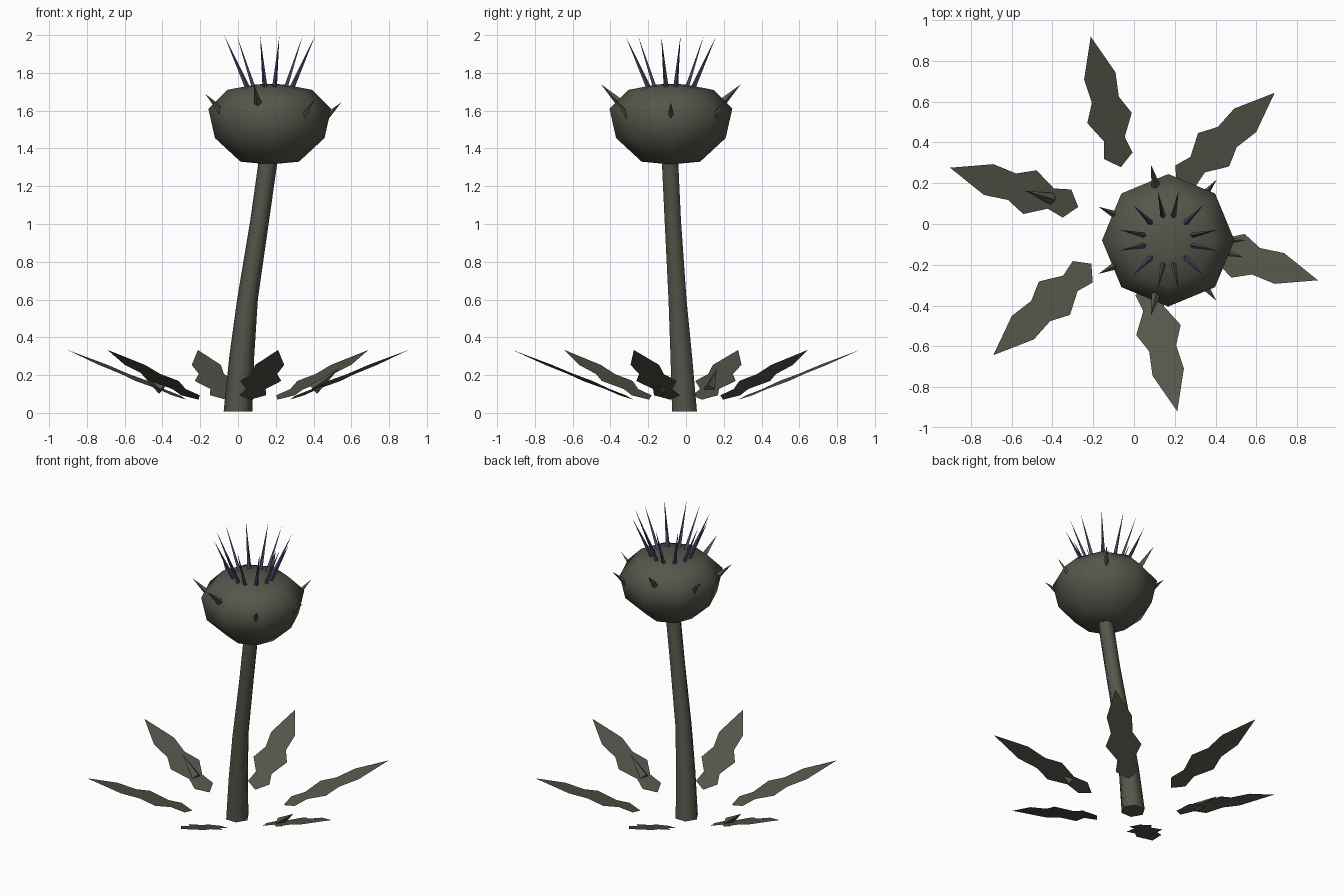
import bpy, bmesh
from math import sin, cos, radians, tau
from mathutils import Vector

cube = bpy.data.objects.get("Cube")
if cube:
    bpy.data.objects.remove(cube)


def material(name, color):
    m = bpy.data.materials.new(name)
    m.use_nodes = True
    m.diffuse_color = (*color, 1)
    m.node_tree.nodes["Principled BSDF"].inputs["Base Color"].default_value = (*color, 1)
    return m


olive = material("dull olive", (0.092, 0.092, 0.07))
violet = material("dusky violet", (0.085, 0.07, 0.15))


def finish(name, bm, mat, smooth=None):
    bmesh.ops.recalc_face_normals(bm, faces=bm.faces)
    mesh = bpy.data.meshes.new(name)
    bm.to_mesh(mesh)
    bm.free()
    mesh.materials.append(mat)
    obj = bpy.data.objects.new(name, mesh)
    bpy.context.collection.objects.link(obj)
    if smooth:
        bpy.ops.object.select_all(action='DESELECT')
        obj.select_set(True)
        bpy.context.view_layer.objects.active = obj
        bpy.ops.object.shade_smooth_by_angle(angle=radians(smooth))
    return obj


def tube(name, rings, sides, mat, smooth, turn=0.0):
    """Loft circular rings (x, y, z, radius) and cap both ends with a fan."""
    bm = bmesh.new()
    loops = []
    for x, y, z, r in rings:
        loops.append([bm.verts.new((x + r * cos(tau * i / sides + turn),
                                    y + r * sin(tau * i / sides + turn), z))
                      for i in range(sides)])
    for a, b in zip(loops, loops[1:]):
        for i in range(sides):
            j = (i + 1) % sides
            bm.faces.new((a[i], a[j], b[j], b[i]))
    bm.faces.new(loops[0][::-1])
    bm.faces.new(loops[-1])
    return finish(name, bm, mat, smooth)


def spike(name, base, tip, radius, sides, mat):
    """Pointed cone from base to tip."""
    base, tip = Vector(base), Vector(tip)
    bm = bmesh.new()
    bmesh.ops.create_cone(bm, cap_ends=True, segments=sides, radius1=radius,
                          radius2=0, depth=(tip - base).length)
    turn = (tip - base).to_track_quat('Z', 'Y').to_matrix().to_4x4()
    bmesh.ops.transform(bm, matrix=turn, verts=bm.verts)
    bmesh.ops.translate(bm, vec=(base + tip) / 2, verts=bm.verts)
    return finish(name, bm, mat)


def polar(angle, r, z, center=(0, 0)):
    a = radians(angle)
    return (center[0] + r * cos(a), center[1] + r * sin(a), z)


# Leaning stem
tube("stem", [(0, -0.008, 0.008, 0.076), (0.02, -0.025, 0.3, 0.066),
              (0.05, -0.045, 0.6, 0.055), (0.115, -0.07, 1.02, 0.05),
              (0.16, -0.085, 1.34, 0.05)], 6, olive, 65)

# Faceted bulb head
HEAD = (0.168, -0.08)
profile = [(1.318, 0.03), (1.33, 0.155), (1.455, 0.29), (1.61, 0.325),
           (1.71, 0.225), (1.738, 0.08), (1.742, 0.02)]
tube("bulb", [(*HEAD, z, r) for z, r in profile], 8, olive, 80)

# Crown of thin bristles
for quarter in range(4):
    for a in (12, 45, 78):
        angle = a + 90 * quarter
        spike("crown_bristle", polar(angle, 0.115, 1.71, HEAD),
              polar(angle, 0.245, 1.995, HEAD), 0.014, 4, violet)

# Thorns around the bulb
tip_heights = [1.645, 1.66, 1.74, 1.69, 1.69, 1.74, 1.66]
for i, z in enumerate(tip_heights):
    angle = i * 360 / len(tip_heights)
    spike("bulb_thorn", polar(angle, 0.26, z - 0.115, HEAD),
          polar(angle, 0.38, z, HEAD), 0.025, 4, olive)

# Ring of flat jagged leaves: (distance from centre, half width)
outline = [(0.286, 0), (0.344, 0.072), (0.427, 0.052), (0.534, 0.112),
           (0.626, 0.068), (0.746, 0.079), (0.944, 0)]
outline += [(u, -v) for u, v in outline[-2:0:-1]]
for i in range(6):
    a = radians(43 + 60 * i)
    bm = bmesh.new()
    bm.faces.new([bm.verts.new((u * cos(a) - v * sin(a), u * sin(a) + v * cos(a),
                                0.07 + 0.4 * (u - 0.286))) for u, v in outline])
    leaf = finish("leaf", bm, olive)
    if leaf.data.polygons[0].normal.z < 0:
        leaf.data.flip_normals()

# One thorn on each of two opposite leaves
for angle in (163, -17):
    spike("leaf_thorn", polar(angle, 0.42, 0.125), polar(angle, 0.56, 0.235),
          0.03, 4, olive)
